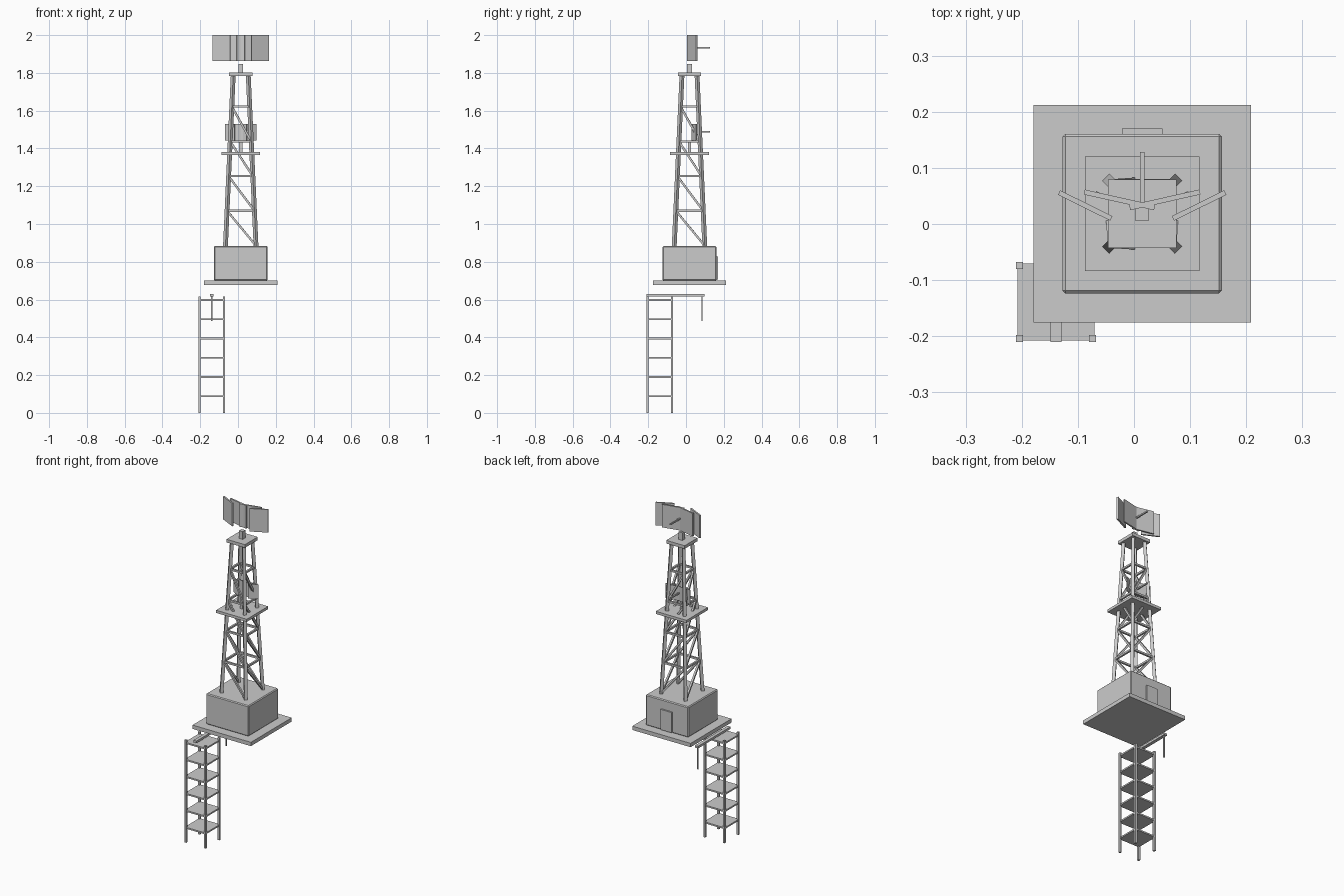
import bpy
from math import atan2, pi
from mathutils import Vector

cube = bpy.data.objects.get("Cube")
if cube:
    bpy.data.objects.remove(cube, do_unlink=True)

CX, CY = 0.0145, 0.0185   # axis of the main tower

grey = bpy.data.materials.new("plain_grey")
grey.use_nodes = True
grey.diffuse_color = (0.6, 0.6, 0.6, 1)
grey.node_tree.nodes["Principled BSDF"].inputs["Base Color"].default_value = (0.6, 0.6, 0.6, 1)


def box(name, center, size, turn=0.0):
    """Box with given centre and size, turned about z."""
    bpy.ops.mesh.primitive_cube_add(size=1, location=center, rotation=(0, 0, turn))
    ob = bpy.context.object
    ob.name = name
    ob.scale = size
    ob.data.materials.append(grey)
    bpy.ops.object.transform_apply(location=False, rotation=False, scale=True)
    return ob


def slab(name, half, z0, z1):
    """Square slab on the tower axis."""
    return box(name, (CX, CY, (z0 + z1) / 2), (2 * half, 2 * half, z1 - z0))


def beam(name, a, b, width):
    """Square beam between two points."""
    a, b = Vector(a), Vector(b)
    ob = box(name, (a + b) / 2, (width, width, (b - a).length))
    ob.rotation_euler = (b - a).to_track_quat('Z', 'Y').to_euler()
    return ob


def panel(name, a, b, thick, z0, z1):
    """Upright plate between two plan points."""
    dx, dy = b[0] - a[0], b[1] - a[1]
    return box(name, ((a[0] + b[0]) / 2, (a[1] + b[1]) / 2, (z0 + z1) / 2),
               ((dx * dx + dy * dy) ** 0.5, thick, z1 - z0), atan2(dy, dx))


# Ground platform, hut and door
slab("base_platform", 0.194, 0.677, 0.70)
hut = slab("hut", 0.142, 0.70, 0.884)
bevel = hut.modifiers.new("edge_bevel", 'BEVEL')
bevel.width = 0.005
bevel.segments = 1
box("door", (CX, 0.164, 0.766), (0.072, 0.012, 0.122))

# Tower legs, diamond section, leaning inward
LOW, HIGH = 0.88, 1.785


def corner(sx, sy, z):
    half = 0.081 + (0.040 - 0.081) * (z - LOW) / (HIGH - LOW)
    return Vector((CX + sx * half, CY + sy * half, z))


for sx in (-1, 1):
    for sy in (-1, 1):
        a, b = corner(sx, sy, LOW), corner(sx, sy, HIGH)
        leg = box("tower_leg", (a + b) / 2, (0.018, 0.018, (b - a).length), pi / 4)
        lean = Vector((0, 0, 1)).rotation_difference(b - a)
        leg.rotation_euler = (lean.to_matrix() @ leg.rotation_euler.to_matrix()).to_euler()

# Horizontal rings and diagonal braces
levels = [0.885, 1.07, 1.253, 1.437, 1.622]
for low, high in zip(levels, levels[1:]):
    for s in (-1, 1):
        beam("ring_bar", corner(-1, s, high), corner(1, s, high), 0.011)
        beam("ring_bar", corner(s, -1, high), corner(s, 1, high), 0.011)
        beam("brace", corner(-1, s, high), corner(1, s, low), 0.011)
        beam("brace", corner(s, -1, high), corner(s, 1, low), 0.011)

# Tower decks and masts
slab("middle_deck", 0.102, 1.364, 1.38)
slab("top_deck", 0.061, 1.783, 1.802)
slab("top_mast", 0.0125, 1.80, 1.848)
slab("middle_mast", 0.008, 1.38, 1.437)


def antenna(name, s, z0, z1):
    """Four-panel reflector with a rear rod."""
    def at(x, y):
        return (CX + s * x, 0.057 - s * (0.057 - y))
    for m in (-1, 1):
        panel(name + "_wing", at(m * 0.055, 0.010), at(m * 0.148, 0.056), 0.009 * s, z0, z1)
        panel(name + "_inner_panel", at(-m * 0.022, 0.029), at(m * 0.103, 0.057),
              0.009 * s, z0, z1)
    y0 = at(0, 0.035)[1]
    box(name + "_rod", (CX, (y0 + 0.128) / 2, (z0 + z1) / 2 + 0.002),
        (0.008, 0.128 - y0, 0.008))


antenna("top_antenna", 1.0, 1.862, 2.0)
antenna("middle_antenna", 0.56, 1.443, 1.53)

# Shelf tower: posts and floors
MID, OFF = -0.139, 0.065
for sx in (-1, 1):
    for sy in (-1, 1):
        box("shelf_post", (MID + sx * OFF, MID + sy * OFF, 0.308), (0.012, 0.012, 0.616))
for i in range(6):
    box("shelf_floor", (MID, MID, 0.088 + i * 0.102), (0.138, 0.138, 0.009))

# Hoist boom and hanging cable
box("hoist_boom", (MID, -0.056, 0.624), (0.02, 0.308, 0.013))
box("hoist_cable", (MID, 0.085, 0.553), (0.006, 0.006, 0.134))
